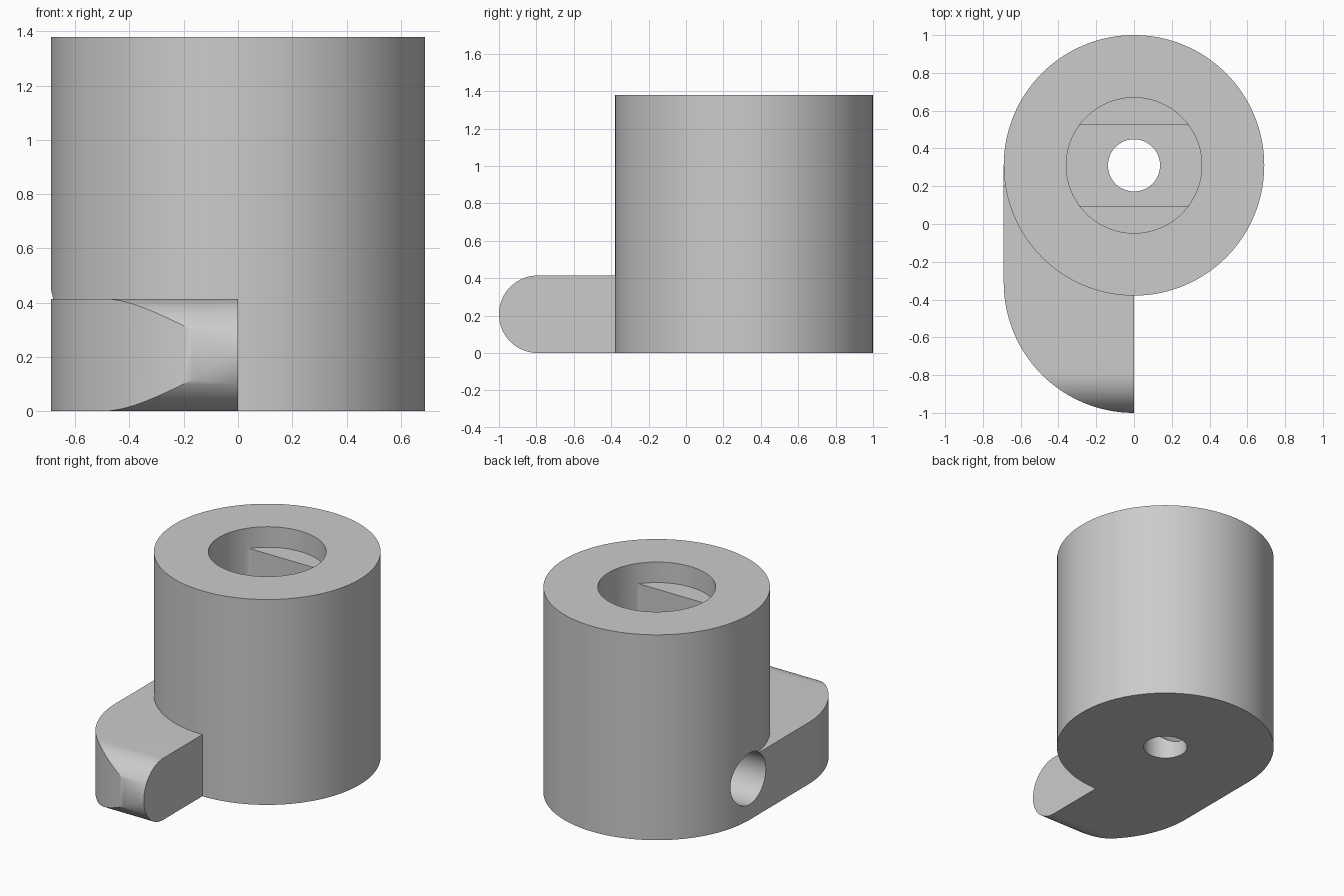
import bpy, bmesh
from math import sin, cos, pi, radians
from mathutils import Matrix, Vector

if "Cube" in bpy.data.objects:
    bpy.data.objects.remove(bpy.data.objects["Cube"])

U = 2 / 58                 # design unit
R = 20 * U                 # barrel radius, also the arm curve radius
CY, AY = 9 * U, -9 * U     # centres of the barrel and of the arm curve
ARM_H, TOP = 12 * U, 40 * U

grey = bpy.data.materials.new("plain_grey")
grey.use_nodes = True
grey.diffuse_color = (0.6, 0.6, 0.6, 1)
bsdf = next(n for n in grey.node_tree.nodes if n.type == 'BSDF_PRINCIPLED')
bsdf.inputs["Base Color"].default_value = (0.6, 0.6, 0.6, 1)


def arc(cx, cy, r, a0, a1, n):
    """Points along an arc, both ends included (degrees)."""
    angles = [radians(a0 + (a1 - a0) * i / n) for i in range(n + 1)]
    return [(cx + r * cos(a), cy + r * sin(a)) for a in angles]


def make_object(name, bm):
    bmesh.ops.recalc_face_normals(bm, faces=bm.faces)
    mesh = bpy.data.meshes.new(name)
    bm.to_mesh(mesh)
    bm.free()
    mesh.materials.append(grey)
    obj = bpy.data.objects.new(name, mesh)
    bpy.context.collection.objects.link(obj)
    return obj


def prism(name, points, lo, hi, along_x=False):
    """Extrude a closed outline along z, or a (y, z) outline along x."""
    bm = bmesh.new()
    face = bm.faces.new([bm.verts.new((a, b, lo)) for a, b in points])
    new = bmesh.ops.extrude_face_region(bm, geom=[face])["geom"]
    bmesh.ops.translate(bm, vec=Vector((0, 0, hi - lo)),
                        verts=[v for v in new if isinstance(v, bmesh.types.BMVert)])
    if along_x:
        turn = Matrix(((0, 0, 1), (1, 0, 0), (0, 1, 0))).to_4x4()
        bmesh.ops.transform(bm, matrix=turn, verts=bm.verts)
    return make_object(name, bm)


def cut(target, cutter):
    cutter.hide_render = True
    mod = target.modifiers.new("cut", 'BOOLEAN')
    mod.operation, mod.solver, mod.object = 'DIFFERENCE', 'EXACT', cutter
    bpy.context.view_layer.objects.active = target
    bpy.ops.object.modifier_apply(modifier=mod.name)
    bpy.data.objects.remove(cutter)


def walls(bm, low, high):
    for i in range(len(low)):
        j = (i + 1) % len(low)
        bm.faces.new((low[i], low[j], high[j], high[i]))


# Barrel with a curved arm at its foot
free_arc = arc(0, CY, R, -90, 180, 96)
hidden_arc = arc(0, CY, R, 180, 270, 32)[1:-1]
arm_arc = arc(0, AY, R, 180, 270, 32)
bm = bmesh.new()


def ring(points, z):
    return [bm.verts.new((x, y, z)) for x, y in points]


foot = ring(free_arc + arm_arc, 0)
mid_free = ring(free_arc, ARM_H)
mid_arm = ring(arm_arc, ARM_H)
mid_hidden = ring(hidden_arc, ARM_H)
rim = ring(free_arc + hidden_arc, TOP)
bm.faces.new(foot)
walls(bm, foot, mid_free + mid_arm)
walls(bm, mid_free + mid_hidden, rim)
bm.faces.new([mid_free[-1]] + mid_arm + [mid_free[0]] + mid_hidden[::-1])
bm.faces.new(rim)
body = make_object("barrel_with_arm", bm)

# Rounded nose of the arm
nose_r = ARM_H / 2
nose_y = -1 + nose_r
nose = arc(nose_y, nose_r, nose_r, 90, 270, 40)
nose += [(nose_y, -0.1), (-1.2, -0.1), (-1.2, 0.6), (nose_y, 0.6)]
cut(body, prism("nose_cutter", nose, -1, 0.2, along_x=True))

# Slot with two flats, then the round recess above it
recess = arc(0, CY, 10.4 * U, 0, 360, 120)[:-1]
flat = 6.3 * U
slot = [(x, max(CY - flat, min(CY + flat, y))) for x, y in recess]
cut(body, prism("slot_cutter", slot, 16 * U, TOP + 0.1))
cut(body, prism("recess_cutter", recess, 36 * U, TOP + 0.2))

# Centre hole and side bore
cut(body, prism("hole_cutter", arc(0, CY, 4 * U, 0, 360, 64)[:-1], -0.1, 20 * U))
cut(body, prism("bore_cutter", arc(CY, 8 * U, 5 * U, 0, 360, 64)[:-1], -1, 0, along_x=True))

bpy.ops.object.select_all(action='DESELECT')
body.select_set(True)
bpy.context.view_layer.objects.active = body
bpy.ops.object.shade_smooth_by_angle(angle=radians(30))
